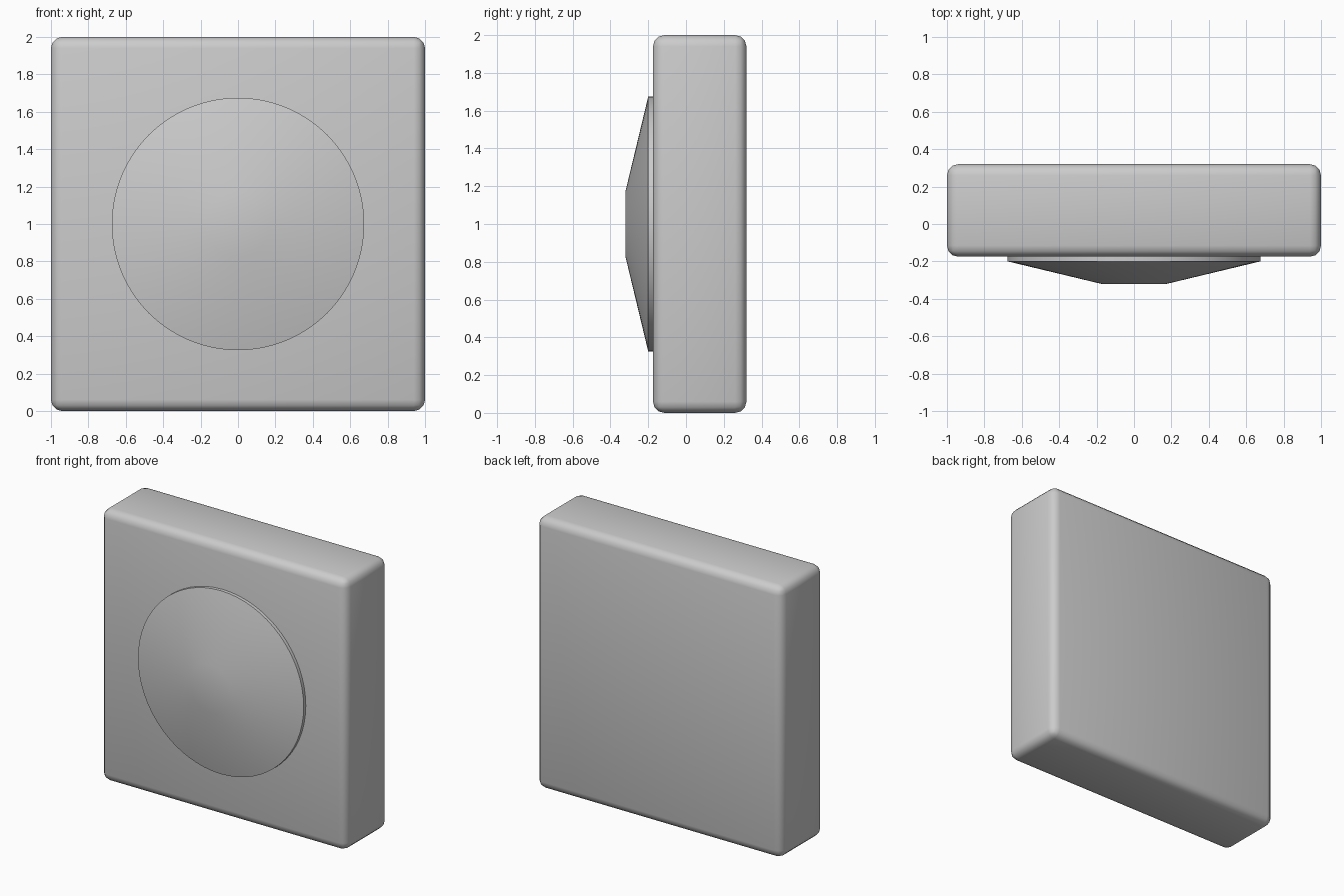
import bpy
import bmesh
from math import radians, sin, cos, tau

if "Cube" in bpy.data.objects:
    bpy.data.objects.remove(bpy.data.objects["Cube"], do_unlink=True)

# Single plain grey
grey = bpy.data.materials.new("plain grey")
grey.use_nodes = True
colour = (0.6, 0.6, 0.6, 1)
grey.diffuse_color = colour
grey.node_tree.nodes["Principled BSDF"].inputs["Base Color"].default_value = colour


def finish(name, bm):
    bmesh.ops.recalc_face_normals(bm, faces=bm.faces)
    mesh = bpy.data.meshes.new(name)
    bm.to_mesh(mesh)
    bm.free()
    mesh.materials.append(grey)
    obj = bpy.data.objects.new(name, mesh)
    bpy.context.collection.objects.link(obj)
    bpy.ops.object.select_all(action="DESELECT")
    obj.select_set(True)
    bpy.context.view_layer.objects.active = obj
    bpy.ops.object.shade_smooth_by_angle(angle=radians(40))
    return obj


# Square slab with rounded edges
FRONT, BACK = -0.175, 0.32
bm = bmesh.new()
bmesh.ops.create_cube(bm, size=1)
for v in bm.verts:
    v.co.x *= 2
    v.co.y = FRONT if v.co.y < 0 else BACK
    v.co.z = v.co.z * 2 + 1
bmesh.ops.bevel(bm, geom=bm.edges[:], offset=0.06, segments=3,
                profile=0.5, affect="EDGES")
finish("wall_plate", bm)

# Round knob: short rim, shallow cone and flat centre
bm = bmesh.new()
SIDES = 64
rings = []
for radius, y in [(0.675, FRONT + 0.01), (0.675, -0.2), (0.175, -0.32)]:
    rings.append([bm.verts.new((radius * cos(tau * i / SIDES), y,
                                1 + radius * sin(tau * i / SIDES)))
                  for i in range(SIDES)])
for a, b in zip(rings, rings[1:]):
    for i in range(SIDES):
        j = (i + 1) % SIDES
        bm.faces.new((a[i], a[j], b[j], b[i]))
bm.faces.new(rings[0])
bm.faces.new(rings[-1])
finish("dial_knob", bm)
